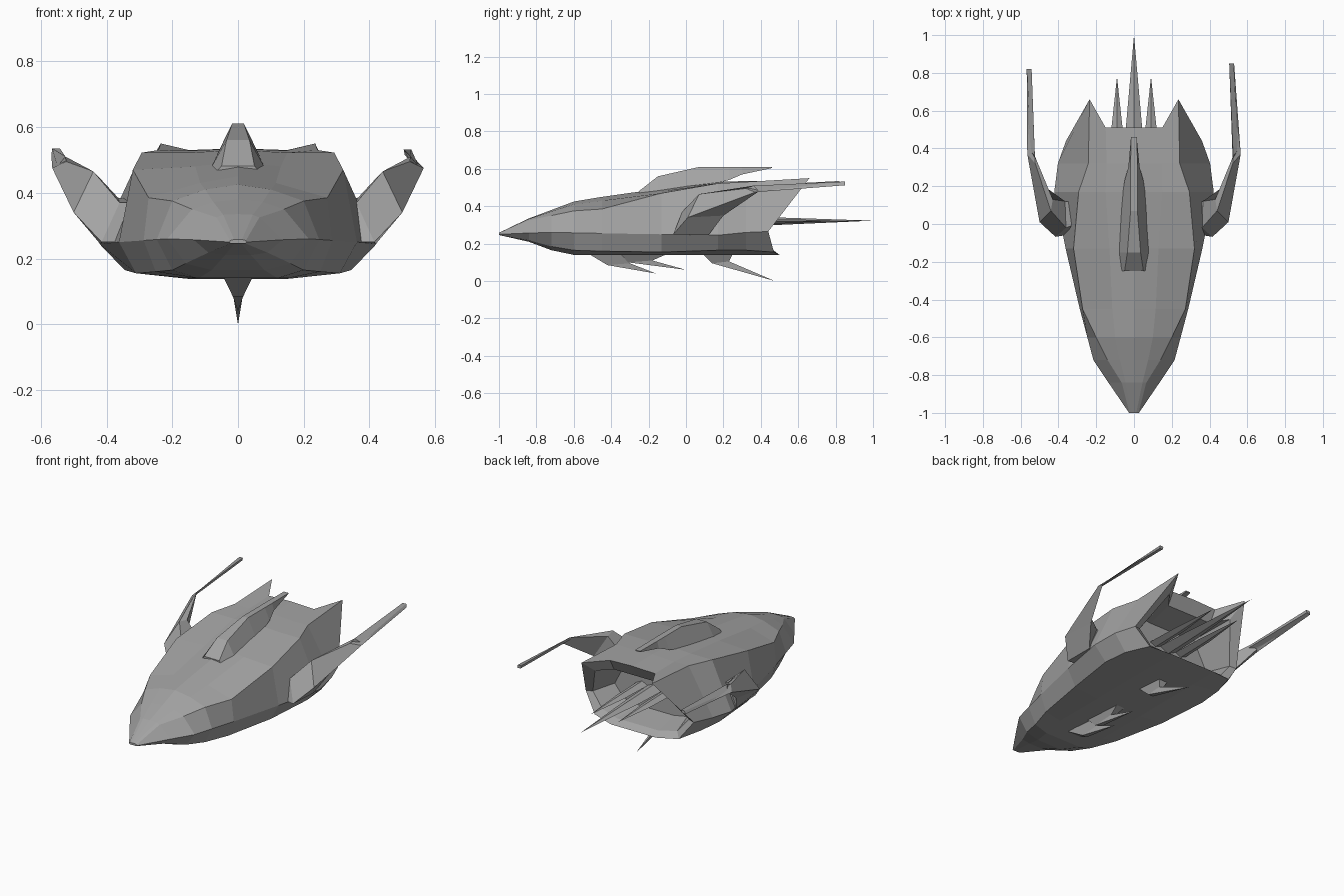
import bpy, bmesh

# Dark grey paint shared by every part
grey = bpy.data.materials.new("dark_grey")
grey.diffuse_color = (.37, .37, .37, 1)


def loft(name, rings):
    """Skin closed rings of equal size; a one-point last ring makes a tip."""
    bm = bmesh.new()
    vs = [[bm.verts.new(p) for p in r] for r in rings]
    n = len(rings[0])
    for a, b in zip(vs, vs[1:]):
        for i in range(n):
            j = (i + 1) % n
            if len(b) == 1:
                bm.faces.new((a[i], a[j], b[0]))
            else:
                bm.faces.new((a[i], a[j], b[j], b[i]))
    bm.faces.new(vs[0])
    if len(vs[-1]) > 2:
        bm.faces.new(vs[-1])
    bmesh.ops.recalc_face_normals(bm, faces=bm.faces)
    me = bpy.data.meshes.new(name)
    bm.to_mesh(me)
    bm.free()
    me.materials.append(grey)
    ob = bpy.data.objects.new(name, me)
    bpy.context.collection.objects.link(ob)
    return ob


def mirror_ring(top, half):
    """Full hull ring from the top centre point and the right-hand points."""
    return [top] + half + [(-x, y, z) for x, y, z in reversed(half)]


# Hull stations: y, top z, then (x, z) of panel, shoulder, waist, chine, keel
stations = [
    (-1.00, .258, (.012, .258), (.024, .255), (.026, .25), (.022, .246), (.01, .246)),
    (-0.84, .335, (.045, .333), (.065, .325), (.135, .257), (.09, .218), (.04, .21)),
    (-0.72, .38, (.075, .372), (.14, .35), (.215, .26), (.16, .185), (.08, .165)),
    (-0.60, .425, (.10, .41), (.20, .375), (.247, .258), (.20, .165), (.12, .14)),
    (-0.45, .45, (.115, .43), (.272, .385), (.287, .255), (.25, .16), (.15, .14)),
    (-0.13, .495, (.13, .48), (.32, .47), (.362, .25), (.31, .155), (.15, .138)),
    (0.17, .53, (.15, .522), (.293, .522), (.422, .245), (.345, .165), (.15, .14)),
    (0.32, .535, (.145, .528), (.242, .53), (.403, .26), (.33, .165), (.15, .14)),
]
rings = [mirror_ring((0, y, t), [(x, y, z) for x, z in pts]) for y, t, *pts in stations]
# Swept tail edge with two horns, then the hollow behind it
rings.append(mirror_ring((0, .51, .535), [(.15, .51, .53), (.235, .66, .55),
             (.36, .44, .265), (.28, .47, .155), (.15, .50, .14)]))
inner = mirror_ring((0, .47, .46), [(.15, .47, .46), (.215, .56, .47),
                    (.32, .43, .27), (.25, .44, .185), (.14, .46, .165)])
rings.append(inner)
rings.append([(x * .85, .29, .31 + (z - .31) * .85) for x, y, z in inner])
loft("hull", rings)

# Dorsal fin: y, top z, top half width, base z, base half width
fin = [(-.25, .482, .05, .458, .07), (-.15, .56, .035, .47, .085),
       (.07, .61, .018, .50, .072), (.23, .61, .018, .54, .05),
       (.30, .61, .018, .57, .03), (.46, .61, .016, .604, .014)]
loft("dorsal_fin", [[(-t, y, zt), (t, y, zt), (b, y, zb), (-b, y, zb)]
                    for y, zt, t, zb, b in fin])

# Side arms: shared bent arm, with a slightly different tip on each side
arm = [
    [(.31, -.05, .25), (.31, 0, .37), (.31, .12, .38), (.31, .12, .25)],
    [(.415, -.068, .25), (.36, -.02, .37), (.365, .12, .385), (.42, .12, .245)],
    [(.50, .01, .34), (.44, .07, .465), (.43, .13, .455), (.475, .20, .35)],
    [(.565, .37, .475), (.523, .32, .495), (.525, .36, .51), (.55, .39, .48)],
]
for name, side, tx, ty, tz in (("right_arm", 1, .517, .85, .522),
                               ("left_arm", -1, .555, .82, .525)):
    tip = [(tx + .013, ty, tz - .01), (tx - .01, ty, tz - .006),
           (tx - .013, ty, tz + .01), (tx + .01, ty, tz + .01)]
    loft(name, [[(side * x, y, z) for x, y, z in r] for r in arm + [tip]])

# Tail spikes: x, half width, half height, tip y
for i, (x, w, h, ty) in enumerate([(0, .055, .028, 1.0), (-.09, .038, .018, .78),
                                   (.09, .038, .018, .78)]):
    loft(f"tail_spike_{i}", [[(x - w, .28, .32), (x, .28, .32 + h), (x + w, .28, .32),
                              (x, .28, .32 - h)],
                             [(x - w * .8, .50, .32), (x, .50, .32 + h * .7),
                              (x + w * .8, .50, .32), (x, .50, .32 - h * .7)],
                             [(x, ty, .323)]])

# Belly blades: base y range, middle y range and z, tip y and z
for i, (a, b, c, d, zm, ty, tz) in enumerate([
        (-.52, -.34, -.42, -.30, .085, -.16, .04),
        (-.35, -.10, -.31, -.18, .10, 0, .06),
        (.09, .25, .14, .23, .095, .475, 0)]):
    loft(f"belly_blade_{i}", [
        [(-.045, a, .145), (.045, a, .145), (.03, b, .145), (-.03, b, .145)],
        [(-.016, c, zm), (.016, c, zm), (.012, d, zm + .01), (-.012, d, zm + .01)],
        [(0, ty, tz)]])
